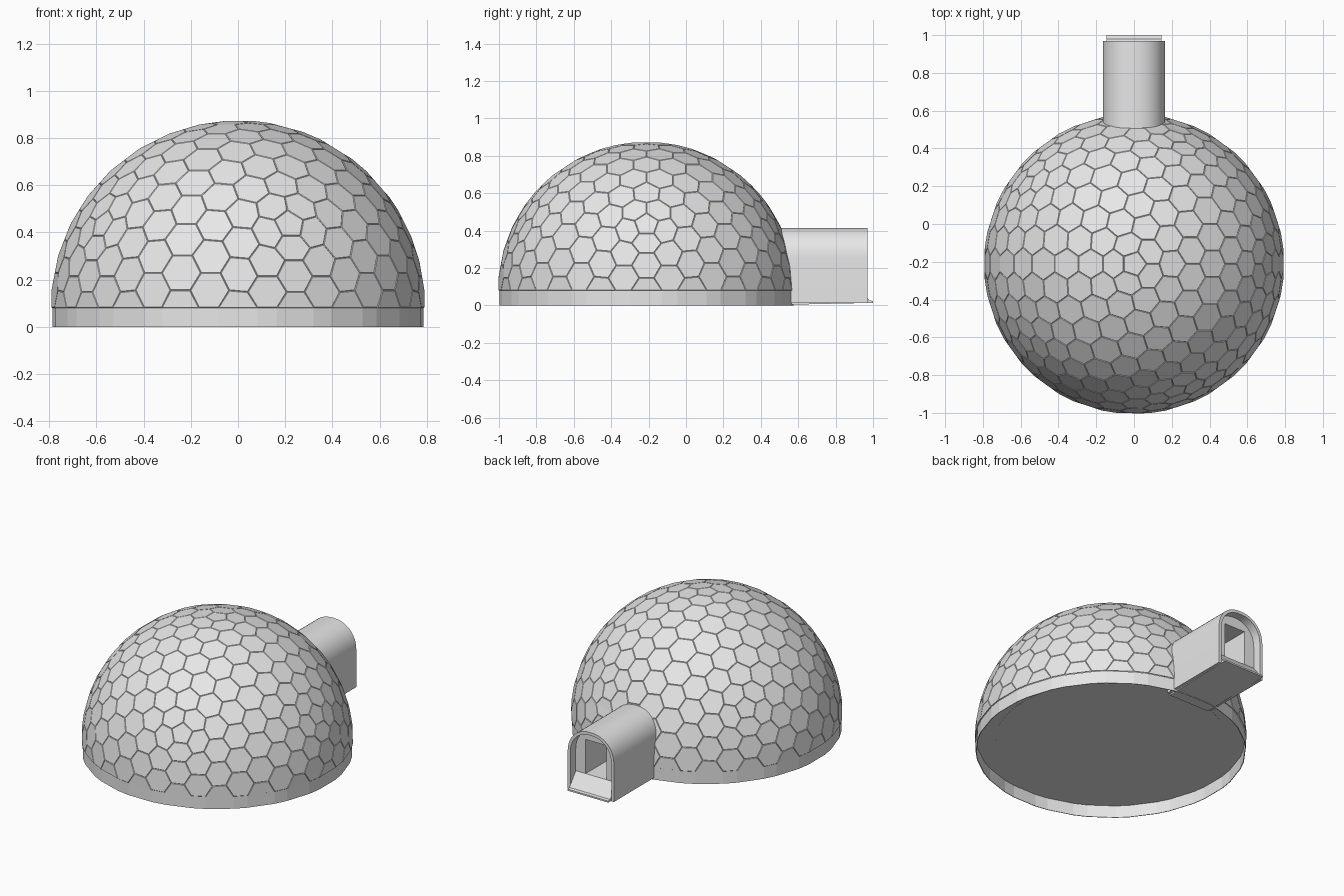
import bpy, bmesh
from math import sin, cos, pi, atan2
from mathutils import Vector

cube = bpy.data.objects.get("Cube")
if cube:
    bpy.data.objects.remove(cube, do_unlink=True)

RADIUS, CENTRE_Y, BASE_H = 0.792, -0.211, 0.08
INNER = 0.85                                    # inside of the wall, as a share of the radius
DOOR_W, DOOR_H, SILL_H = 0.075, 0.33, 0.11      # doorway half width, top and sill

panel_grey = bpy.data.materials.new("panel grey")
panel_grey.use_nodes = True
GREY = (0.8, 0.8, 0.8, 1)
panel_grey.diffuse_color = GREY
panel_grey.node_tree.nodes["Principled BSDF"].inputs["Base Color"].default_value = GREY


def finish(bm, name, smooth=False):
    mesh = bpy.data.meshes.new(name)
    bm.to_mesh(mesh)
    bm.free()
    obj = bpy.data.objects.new(name, mesh)
    bpy.context.collection.objects.link(obj)
    mesh.materials.append(panel_grey)
    if smooth:
        bpy.ops.object.select_all(action='DESELECT')
        obj.select_set(True)
        bpy.context.view_layer.objects.active = obj
        bpy.ops.object.shade_smooth_by_angle(angle=pi / 6)


def extrude(name, points, offset, smooth=False):
    """Solid made by sweeping a closed outline along an offset."""
    bm = bmesh.new()
    face = bm.faces.new([bm.verts.new(p) for p in points])
    new = bmesh.ops.extrude_face_region(bm, geom=[face], use_keep_orig=True)["geom"]
    bmesh.ops.translate(bm, vec=offset, verts=[g for g in new if isinstance(g, bmesh.types.BMVert)])
    bmesh.ops.recalc_face_normals(bm, faces=bm.faces[:])
    finish(bm, name, smooth)


def geodesic_dome(radius):
    """Half of a truncated geodesic sphere: every face is a hexagon or pentagon."""
    bm = bmesh.new()
    bmesh.ops.create_icosphere(bm, subdivisions=3, radius=1)
    bmesh.ops.bevel(bm, geom=bm.verts[:], offset=100 / 3, offset_type='PERCENT',
                    segments=1, profile=0.5, affect='VERTICES')
    for v in bm.verts:
        v.co = v.co.normalized() * radius
    bmesh.ops.bisect_plane(bm, geom=bm.verts[:] + bm.edges[:] + bm.faces[:], dist=1e-4,
                           plane_co=(0, 0, 0), plane_no=(0, 0, 1), clear_inner=True)
    bmesh.ops.translate(bm, vec=(0, CENTRE_Y, BASE_H), verts=bm.verts[:])
    bmesh.ops.recalc_face_normals(bm, faces=bm.faces[:])
    return bm


def faces_near_door(bm, half_width, top):
    found = []
    for f in bm.faces:
        c = f.calc_center_median()
        if abs(c.x) < half_width and c.y > 0.1 and c.z < top:
            found.append(f)
    return found


def cut_doorway(bm):
    for co, no in (((DOOR_W, 0, 0), (1, 0, 0)), ((-DOOR_W, 0, 0), (1, 0, 0)),
                   ((0, 0, DOOR_H), (0, 0, 1))):
        near = faces_near_door(bm, 0.3, 0.5)
        edges = list({e for f in near for e in f.edges})
        verts = list({v for f in near for v in f.verts})
        bmesh.ops.bisect_plane(bm, geom=verts + edges + near, dist=1e-5,
                               plane_co=co, plane_no=no)
    bmesh.ops.delete(bm, geom=faces_near_door(bm, DOOR_W, DOOR_H), context='FACES')


# Outer dome: raised panels with grooves between them
bm = geodesic_dome(RADIUS)
rim = [v.co.copy() for v in bm.verts if v.co.z < BASE_H + 0.001]
rim.sort(key=lambda p: atan2(p.y - CENTRE_Y, p.x))
bmesh.ops.inset_individual(bm, faces=bm.faces[:], thickness=0.003, depth=0.003)
cut_doorway(bm)
finish(bm, "dome_panels")

# Inside surface of the thick dome wall
bm = geodesic_dome(RADIUS * INNER)
cut_doorway(bm)
bmesh.ops.reverse_faces(bm, faces=bm.faces[:])
finish(bm, "dome_lining")


def rim_band(name, sections):
    """Closed band that follows the dome rim through (scale, height) sections."""
    bm = bmesh.new()
    loops = [[bm.verts.new((p.x * s, CENTRE_Y + (p.y - CENTRE_Y) * s, z)) for p in rim]
             for s, z in sections]
    for a, b in zip(loops, loops[1:] + loops[:1]):
        for i in range(len(rim)):
            j = (i + 1) % len(rim)
            bm.faces.new((a[i], b[i], b[j], a[j]))
    bmesh.ops.recalc_face_normals(bm, faces=bm.faces[:])
    finish(bm, name)


# Thin skirt below the dome, and the flat underside of the dome wall
rim_band("base_skirt", ((0.997, 0), (0.997, BASE_H), (0.992, BASE_H), (0.992, 0)))
rim_band("wall_foot", ((0.996, BASE_H - 0.002), (0.996, BASE_H), (INNER, BASE_H),
                       (INNER, BASE_H - 0.002)))

# Raised floor inside the wall
extrude("dome_floor", [Vector((p.x * INNER, CENTRE_Y + (p.y - CENTRE_Y) * INNER, BASE_H - 0.003))
                       for p in rim], (0, 0, 0.008))


def arch(half_width, top, bottom, y, steps=24):
    """Round-shouldered outline standing at y, from foot to foot."""
    power = 0.92
    spring = top - half_width
    points = [(-half_width, y, bottom)]
    for i in range(steps + 1):
        c, s = cos(pi * i / steps), max(sin(pi * i / steps), 0)
        side = -1 if c > 0 else 1
        points.append((side * half_width * abs(c) ** power, y, spring + half_width * s ** power))
    return points + [(half_width, y, bottom)]


# Entrance tunnel shell
START, MOUTH, RECESS, FOOT = 0.5, 0.97, 0.915, 0.012
extrude("tunnel_shell", arch(0.165, 0.415, FOOT, START) + arch(0.146, 0.396, FOOT, START)[::-1],
        (0, MOUTH - START, 0), smooth=True)

# Wall set back in the mouth, with the passage running through to the dome
PASSAGE, BLOCK_FOOT = 0.45, BASE_H + 0.005
doorway = [(DOOR_W, PASSAGE, BLOCK_FOOT), (DOOR_W, PASSAGE, DOOR_H),
           (-DOOR_W, PASSAGE, DOOR_H), (-DOOR_W, PASSAGE, BLOCK_FOOT)]
extrude("doorway_block", arch(0.146, 0.396, BLOCK_FOOT, PASSAGE) + doorway,
        (0, RECESS - PASSAGE, 0), smooth=True)

# Tunnel floor with a short ramp up to the sill
side = [(START, 0.003), (START, SILL_H), (RECESS, SILL_H),
        (0.98, 0.027), (1.0, 0.024), (1.0, 0.014)]
extrude("tunnel_floor", [(-0.145, y, z) for y, z in side], (0.29, 0, 0))
